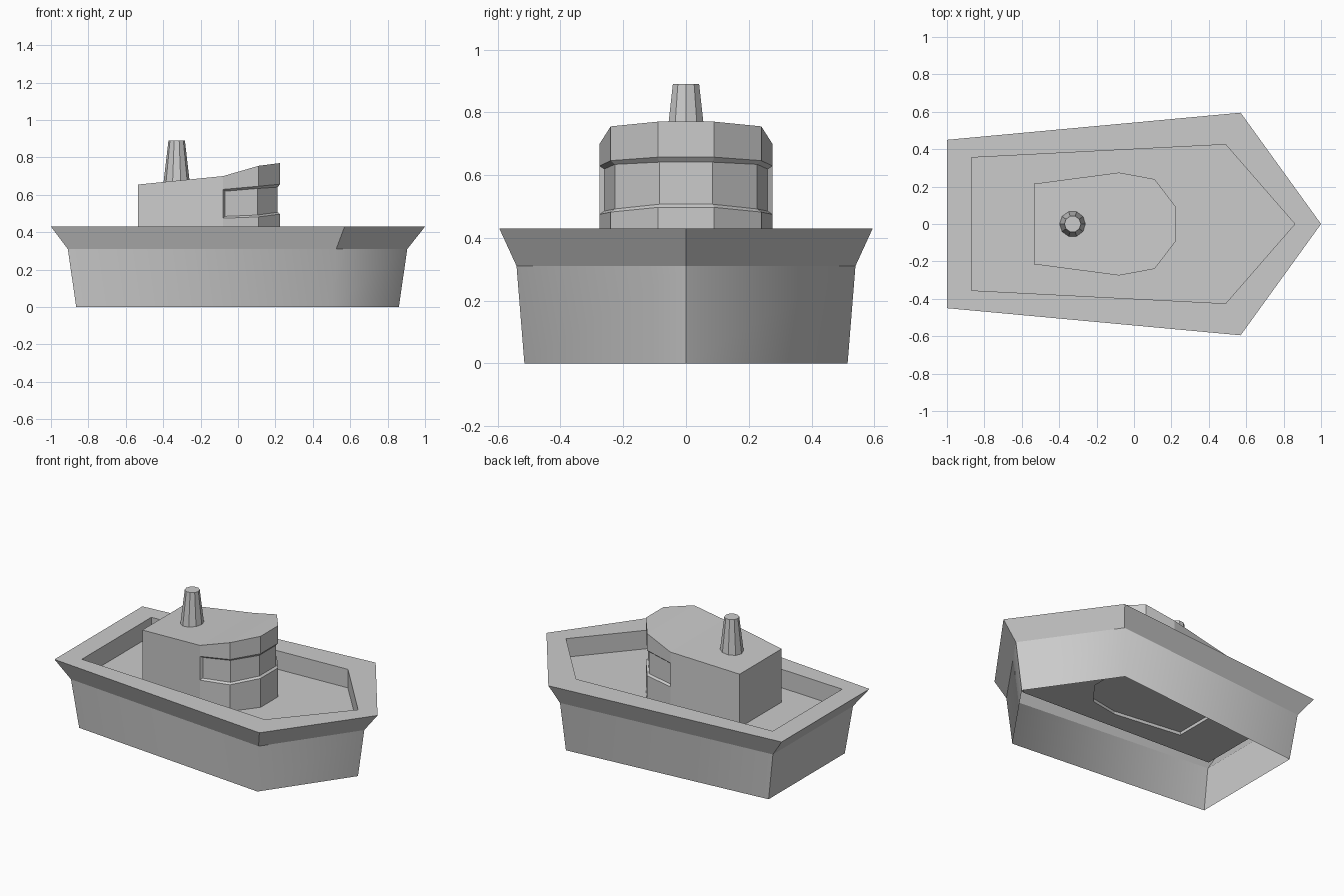
import bpy, bmesh

if "Cube" in bpy.data.objects:
    bpy.data.objects.remove(bpy.data.objects["Cube"])

DECK_Z = 0.31


def finish(name, bm):
    bmesh.ops.recalc_face_normals(bm, faces=bm.faces)
    mesh = bpy.data.meshes.new(name)
    bm.to_mesh(mesh)
    bm.free()
    obj = bpy.data.objects.new(name, mesh)
    bpy.context.collection.objects.link(obj)
    return obj


def hull_outline(stern, corner, bow):
    """Five-sided boat outline, symmetric about the x axis."""
    return [(stern[0], -stern[1]), (corner[0], -corner[1]), (bow, 0), corner, stern]


def ring(bm, outline, z):
    zs = z if isinstance(z, (list, tuple)) else [z] * len(outline)
    return [bm.verts.new((x, y, h)) for (x, y), h in zip(outline, zs)]


def bridge(bm, a, b, closed=True):
    n = len(a)
    return [bm.faces.new((a[i], a[(i + 1) % n], b[(i + 1) % n], b[i]))
            for i in range(n if closed else n - 1)]


inner = hull_outline((-0.87, 0.355), (0.49, 0.425), 0.86)

# Hull: open-bottomed shell, flared rim and bulwark down to the deck
bm = bmesh.new()
keel = ring(bm, hull_outline((-0.865, 0.39), (0.50, 0.515), 0.86), 0)
knuckle = ring(bm, hull_outline((-0.91, 0.41), (0.525, 0.54), 0.905), DECK_Z)
rim = ring(bm, hull_outline((-1.0, 0.45), (0.57, 0.595), 1.0), 0.43)
lip = ring(bm, inner, 0.43)
foot = ring(bm, inner, DECK_Z)
for face in bridge(bm, keel, knuckle):
    face.smooth = True
for i in (0, 2, 4):  # sharp bow and stern corners
    bm.edges.get((keel[i], knuckle[i])).smooth = False
bridge(bm, knuckle, rim)
bridge(bm, rim, lip)
bridge(bm, lip, foot)
finish("hull", bm)

# Cabin outline: front half runs round the window band, rear has two corners
half = [(-0.08, -0.275), (0.11, -0.24), (0.225, -0.09)]
half_glass = [(-0.07, -0.260), (0.105, -0.227), (0.212, -0.085)]


def mirrored(points):
    return points + [(x, -y) for x, y in reversed(points)]


def both(values):
    return values + values[::-1]


front = mirrored(half)
glass = mirrored(half_glass)
rear = [(-0.535, 0.215), (-0.535, -0.215)]

# Deck with an opening under the cabin
bm = bmesh.new()
edges = []
for outline in (inner, front + rear):
    loop = ring(bm, outline, DECK_Z)
    edges += [bm.edges.new((loop[i - 1], loop[i])) for i in range(len(loop))]
bmesh.ops.triangle_fill(bm, edges=edges, use_beauty=True, normal=(0, 0, 1))
finish("deck", bm)

# Cabin: walls with a recessed wraparound window and a rising roof
bm = bmesh.new()
base = ring(bm, front, DECK_Z)
sill = ring(bm, front, both([0.475, 0.482, 0.497]))
sill_in = ring(bm, glass, both([0.485, 0.492, 0.507]))
head_in = ring(bm, glass, both([0.619, 0.634, 0.641]))
head = ring(bm, front, both([0.629, 0.646, 0.657]))
roof = ring(bm, front, both([0.70, 0.755, 0.77]))
levels = [base, sill, sill_in, head_in, head, roof]
for a, b in zip(levels, levels[1:]):
    bridge(bm, a, b, closed=False)
for i in (0, -1):  # window jambs
    bm.faces.new((sill[i], sill_in[i], head_in[i], head[i]))
rear_base = ring(bm, rear, DECK_Z)
rear_top = ring(bm, rear, 0.655)
bridge(bm, rear_base, rear_top, closed=False)
for i, j in ((-1, 0), (0, 1)):  # long side walls
    bm.faces.new((base[i], sill[i], head[i], roof[i], rear_top[j], rear_base[j]))
bm.faces.new((rear_top[0], rear_top[1], roof[0], roof[5]))
bm.faces.new((roof[0], roof[1], roof[4], roof[5]))
bm.faces.new(roof[1:5])
finish("cabin", bm)

# Cabin floor, slightly above the deck opening
bm = bmesh.new()
bm.faces.new(ring(bm, front + rear, DECK_Z + 0.02))
finish("cabin_floor", bm)

# Funnel
bpy.ops.mesh.primitive_cone_add(vertices=10, radius1=0.071, radius2=0.044,
                                depth=0.23, location=(-0.328, 0, 0.775),
                                rotation=(0, 0, 1.5708))
funnel = bpy.context.object
funnel.name = "funnel"
# primitive starts on +y; the quarter turn puts a corner on the x axis
